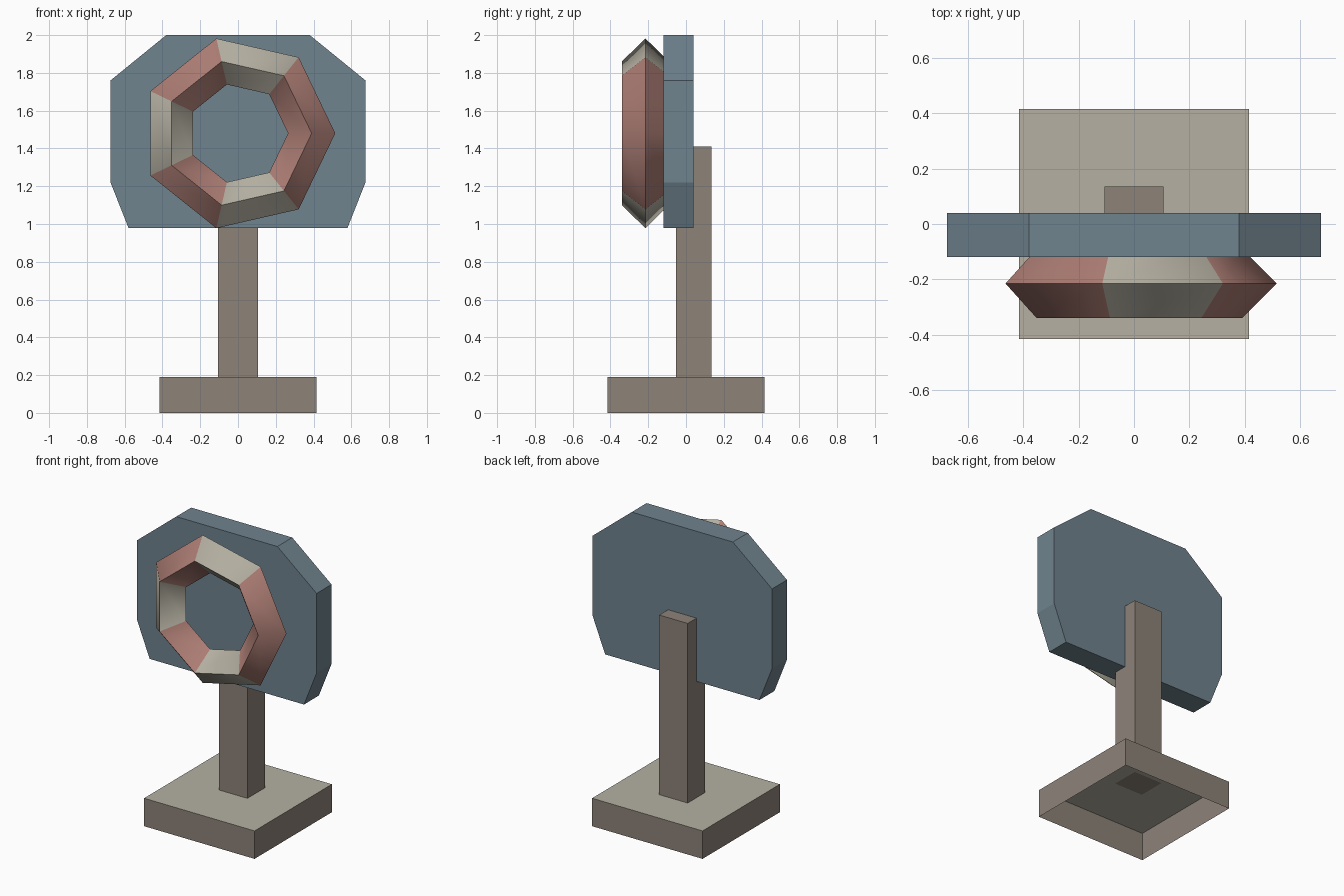
import bpy
import bmesh
from math import atan2, pi, radians
from mathutils import Matrix, Vector

default = bpy.data.objects.get("Cube")
if default:
    bpy.data.objects.remove(default, do_unlink=True)


def material(name, rgb):
    """Flat material from an sRGB colour given in 0-255."""
    linear = [((c / 255 + 0.055) / 1.055) ** 2.4 for c in rgb] + [1.0]
    mat = bpy.data.materials.new(name)
    mat.use_nodes = True
    mat.diffuse_color = linear
    mat.node_tree.nodes["Principled BSDF"].inputs["Base Color"].default_value = linear
    return mat


brown = material("brown", (141, 131, 121))
stone = material("pale stone", (181, 176, 162))
blue = material("slate blue", (112, 131, 142))
red = material("dusty red", (172, 125, 116))


def finish(name, bm, *mats):
    mesh = bpy.data.meshes.new(name)
    bm.to_mesh(mesh)
    bm.free()
    for mat in mats:
        mesh.materials.append(mat)
    obj = bpy.data.objects.new(name, mesh)
    bpy.context.collection.objects.link(obj)
    return obj


def box(low, high):
    low, high = Vector(low), Vector(high)
    bm = bmesh.new()
    place = Matrix.Translation((low + high) / 2) @ Matrix.Diagonal((high - low).to_4d())
    place[3][3] = 1
    bmesh.ops.create_cube(bm, size=1, matrix=place)
    bm.normal_update()
    return bm


# Base: a box open underneath, with a pale top
bm = box((-0.415, -0.415, 0), (0.415, 0.415, 0.19))
bottom = [f for f in bm.faces if f.normal.z < -0.9]
bmesh.ops.delete(bm, geom=bottom, context="FACES_ONLY")
for face in bm.faces:
    face.material_index = int(face.normal.z > 0.9)
finish("base", bm, brown, stone)

# Post, running up into the back of the board
finish("post", box((-0.107, -0.052, 0.19), (0.107, 0.135, 1.41)), brown)

# Board: mirrored outline, extruded backwards
half = [(0.58, 0.98), (0.675, 1.22), (0.675, 1.76), (0.38, 2.0)]
outline = half + [(-x, z) for x, z in reversed(half)]
bm = bmesh.new()
front = bm.faces.new([bm.verts.new((x, -0.12, z)) for x, z in outline])
back = bmesh.ops.extrude_face_region(bm, geom=[front], use_keep_orig=True)["geom"]
moved = [v for v in back if isinstance(v, bmesh.types.BMVert)]
bmesh.ops.translate(bm, verts=moved, vec=(0, 0.16, 0))
bmesh.ops.recalc_face_normals(bm, faces=bm.faces)
finish("board", bm, blue)

# Ring: seven segments with a diamond section, in alternating colours
SEGMENTS = 7
bpy.ops.mesh.primitive_torus_add(
    major_segments=SEGMENTS, minor_segments=4, major_radius=0.39, minor_radius=0.125,
    location=(0, -0.215, 1.48), rotation=(radians(90), 0, 0))
ring = bpy.context.object
ring.name = "ring"
ring.data.materials.append(red)
ring.data.materials.append(stone)
for poly in ring.data.polygons:
    turn = atan2(poly.center.y, poly.center.x) / (2 * pi) % 1
    poly.material_index = int(turn * SEGMENTS) % 2
bpy.ops.object.shade_smooth_by_angle(angle=radians(60))
